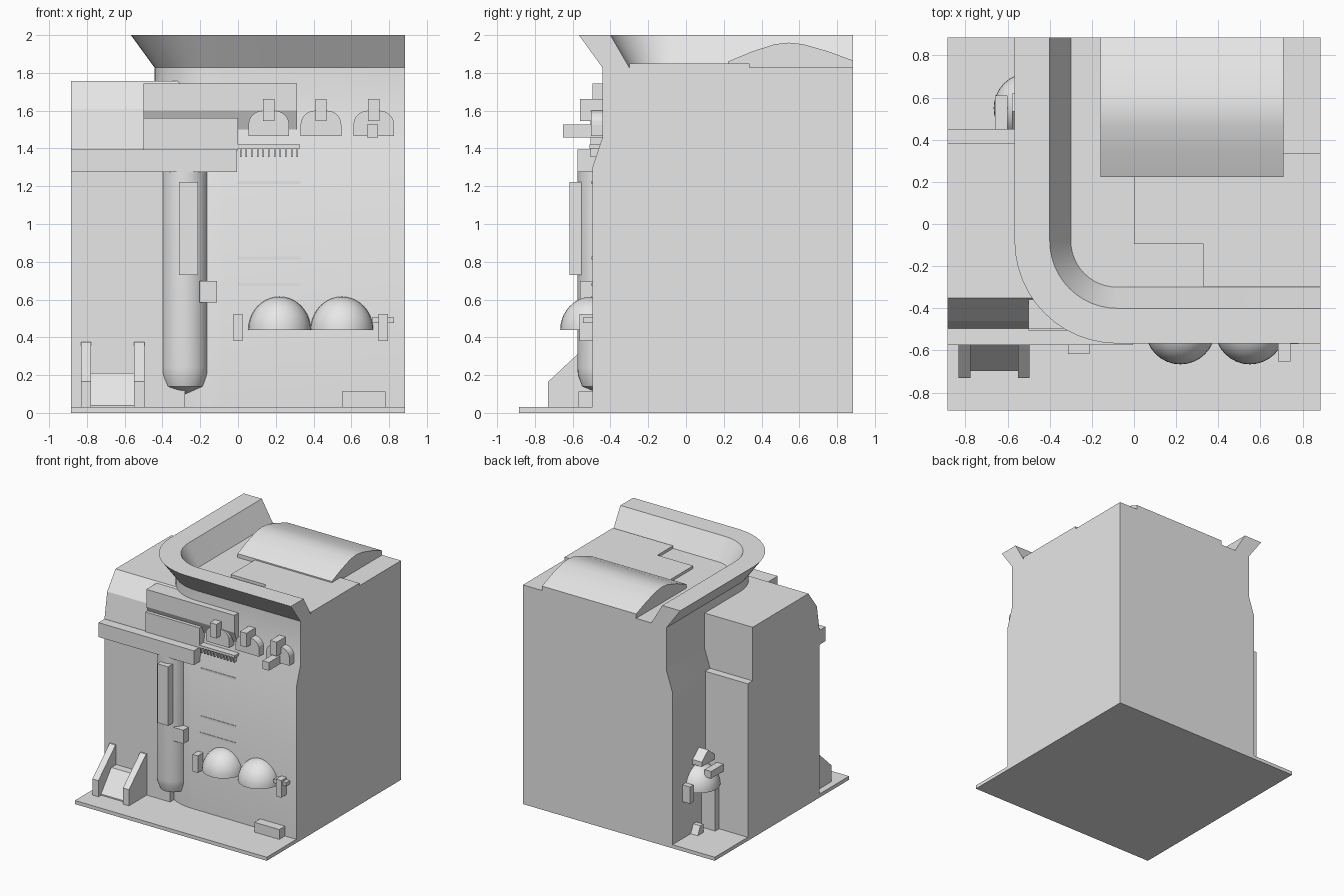
import bpy, bmesh, math

if "Cube" in bpy.data.objects:
    bpy.data.objects.remove(bpy.data.objects["Cube"])

grey = bpy.data.materials.new("light_grey")
grey.diffuse_color = (0.8, 0.8, 0.8, 1)
grey.use_nodes = True
grey.node_tree.nodes["Principled BSDF"].inputs["Base Color"].default_value = grey.diffuse_color


def finish(name, bm, smooth=False):
    bmesh.ops.recalc_face_normals(bm, faces=bm.faces[:])
    me = bpy.data.meshes.new(name)
    bm.to_mesh(me)
    bm.free()
    me.materials.append(grey)
    ob = bpy.data.objects.new(name, me)
    bpy.context.collection.objects.link(ob)
    if smooth:
        bpy.ops.object.select_all(action='DESELECT')
        ob.select_set(True)
        bpy.context.view_layer.objects.active = ob
        bpy.ops.object.shade_smooth_by_angle(angle=math.radians(30))
    return ob


def box(name, x0, x1, y0, y1, z0, z1):
    return extrude(name, [(y0, z0), (y1, z0), (y1, z1), (y0, z1)], x0, x1)


def extrude(name, pts, a0, a1, axis='x', smooth=False):
    """Extrude a (y,z) profile along x, or an (x,z) profile along y."""
    bm = bmesh.new()
    put = (lambda p, a: (a, p[0], p[1])) if axis == 'x' else (lambda p, a: (p[0], a, p[1]))
    rings = [[bm.verts.new(put(p, a)) for p in pts] for a in (a0, a1)]
    n = len(pts)
    bm.faces.new(rings[0])
    bm.faces.new(rings[1])
    for i in range(n):
        j = (i + 1) % n
        bm.faces.new((rings[0][i], rings[0][j], rings[1][j], rings[1][i]))
    return finish(name, bm, smooth)


def lathe(name, profile, centre, seg=32):
    """Spin an (r,z) profile round a vertical axis."""
    bm = bmesh.new()
    rings = []
    for r, z in profile:
        rings.append([bm.verts.new((centre[0] + r * math.cos(2 * math.pi * i / seg),
                                    centre[1] + r * math.sin(2 * math.pi * i / seg),
                                    centre[2] + z)) for i in range(seg)])
    for a, b in zip(rings, rings[1:]):
        for i in range(seg):
            j = (i + 1) % seg
            bm.faces.new((a[i], a[j], b[j], b[i]))
    bm.faces.new(rings[0])
    bm.faces.new(rings[-1])
    return finish(name, bm, True)


def corner_path(w, z, c=0.08, n=12, e=0.885):
    """Path down the left side, round the front left corner, along the front."""
    arc = [(-c - (w - c) * math.cos(t), -c - (w - c) * math.sin(t))
           for t in (math.pi / 2 * i / n for i in range(n + 1))]
    return [(x, y, z) for x, y in [(-w, e)] + arc + [(e, -w)]]


# ground slab
box("base_plate", -0.885, 0.885, -0.885, 0.885, 0, 0.03)

# main body with rounded front left corner and tapered shoulder
bm = bmesh.new()
rings = [[bm.verts.new(p) for p in corner_path(w, z) + [(0.885, 0.885, z)]]
         for w, z in [(0.495, 0.01), (0.495, 1.3), (0.442, 1.46), (0.442, 1.828)]]
n = len(rings[0])
for a, b in zip(rings, rings[1:]):
    for i in range(n):
        j = (i + 1) % n
        bm.faces.new((a[i], a[j], b[j], b[i]))
bm.faces.new(rings[0])
bm.faces.new(rings[-1])
finish("main_body", bm, True)

# flared roof rim
bm = bmesh.new()
rings = [[bm.verts.new(p) for p in corner_path(w, z)]
         for w, z in [(0.442, 1.828), (0.567, 2.0), (0.4, 2.0), (0.295, 1.82)]]
for k in range(4):
    a, b = rings[k], rings[(k + 1) % 4]
    for i in range(len(a) - 1):
        bm.faces.new((a[i], a[i + 1], b[i + 1], b[i]))
bm.faces.new([r[0] for r in rings])
bm.faces.new([r[-1] for r in rings])
finish("roof_rim", bm, True)

# raised roof plates and vaulted skylight
box("roof_plate", 0.33, 0.885, -0.3, 0.335, 1.80, 1.85)
box("roof_plate_step", 0.0, 0.33, -0.095, 0.335, 1.80, 1.85)
extrude("roof_vault", [(0.222, 1.81), (0.222, 1.86), (0.35, 1.913), (0.47, 1.952), (0.545, 1.96),
                       (0.62, 1.952), (0.75, 1.915), (0.885, 1.865), (0.885, 1.81)],
        -0.16, 0.71, smooth=True)

# lower left wing with sloped eave and rear ledge
extrude("left_wing", [(-0.495, 0.01), (-0.495, 1.4), (-0.46, 1.61), (-0.35, 1.757), (0.385, 1.757),
                      (0.385, 1.31), (0.45, 1.31), (0.45, 0.01)], -0.885, -0.28)

# front trim bands
box("front_shelf", -0.885, -0.005, -0.575, -0.4, 1.275, 1.395)
box("front_panel", -0.5, 0.0, -0.505, -0.35, 1.39, 1.56)
extrude("sign_band", [(-0.495, 1.745), (-0.495, 1.6), (-0.45, 1.5), (-0.3, 1.5), (-0.3, 1.745)],
        -0.5, 0.312)

# vertical front tank with its fittings
lathe("front_tank", [(0.002, 0.1), (0.1, 0.14), (0.122, 0.2), (0.125, 0.24), (0.125, 1.3)],
      (-0.282, -0.45, 0))
box("tank_cover", -0.312, -0.212, -0.618, -0.5, 0.73, 1.222)
box("tank_valve", -0.205, -0.112, -0.56, -0.45, 0.585, 0.698)

# domed awnings: two at the front, one in the rear alcove
dome = [(0.166 * math.cos(t), 0.177 * math.sin(t)) for t in (math.pi / 2 * i / 10 for i in range(10))]
dome.append((0.002, 0.177))
for i, (x, y, z) in enumerate([(0.22, -0.5, 0.438), (0.55, -0.5, 0.438), (-0.5, 0.55, 0.41)]):
    lathe(f"dome_awning_{i + 1}", dome, (x, y, z))
for i, x in enumerate((-0.025, 0.745)):
    box(f"wall_lamp_{i + 1}", x, x + 0.05, -0.565, -0.48, 0.38, 0.523)
box("lamp_bar", 0.71, 0.825, -0.545, -0.48, 0.475, 0.505)

# arched vents under the rim
for i, x in enumerate((0.163, 0.439, 0.719)):
    arch = [(x - 0.108, 1.465), (x + 0.108, 1.465)]
    for cx, t0 in ((x + 0.033, 0), (x - 0.033, 90)):
        for k in range(6):
            t = math.radians(t0 + 18 * k)
            arch.append((cx + 0.075 * math.cos(t), 1.525 + 0.075 * math.sin(t)))
    extrude(f"arched_vent_{i + 1}", arch, -0.503, -0.4, 'y')
    box(f"vent_block_{i + 1}", x - 0.03, x + 0.03, -0.56, -0.42, 1.545, 1.662)
box("vent_spout", 0.683, 0.742, -0.652, -0.42, 1.458, 1.527)

# toothed rail and thin wall strips
box("toothed_rail", 0.0, 0.328, -0.512, -0.44, 1.4, 1.42)
for i in range(11):
    x = 0.014 + i * 0.03
    box(f"rail_tooth_{i + 1}", x - 0.004, x + 0.004, -0.506, -0.44, 1.355, 1.405)
for i, z in enumerate((1.22, 0.82, 0.68)):
    box(f"wall_strip_{i + 1}", 0.0, 0.33, -0.499, -0.48, z - 0.008, z + 0.008)

# loading ramp with side cheeks
for i, x in enumerate((-0.832, -0.55)):
    extrude(f"ramp_cheek_{i + 1}", [(-0.73, 0.02), (-0.73, 0.165), (-0.505, 0.375), (-0.48, 0.375),
                                    (-0.48, 0.02)], x, x + 0.055)
extrude("ramp_bed", [(-0.695, 0.02), (-0.695, 0.04), (-0.56, 0.21), (-0.48, 0.21), (-0.48, 0.02)],
        -0.78, -0.55)
box("front_step", 0.55, 0.78, -0.57, -0.48, 0.02, 0.112)

# rear alcove fittings
box("alcove_post", -0.62, -0.48, 0.44, 0.5, 0.02, 0.42)
box("alcove_box", -0.66, -0.6, 0.445, 0.61, 0.52, 0.58)
extrude("alcove_cap", [(0.45, 0.60), (0.62, 0.60), (0.62, 0.64), (0.535, 0.71), (0.45, 0.64)],
        -0.58, -0.48)
box("alcove_lamp", -0.565, -0.48, 0.71, 0.755, 0.34, 0.48)
extrude("alcove_foot", [(0.57, 0.02), (0.65, 0.02), (0.61, 0.1), (0.57, 0.1)], -0.56, -0.48)
